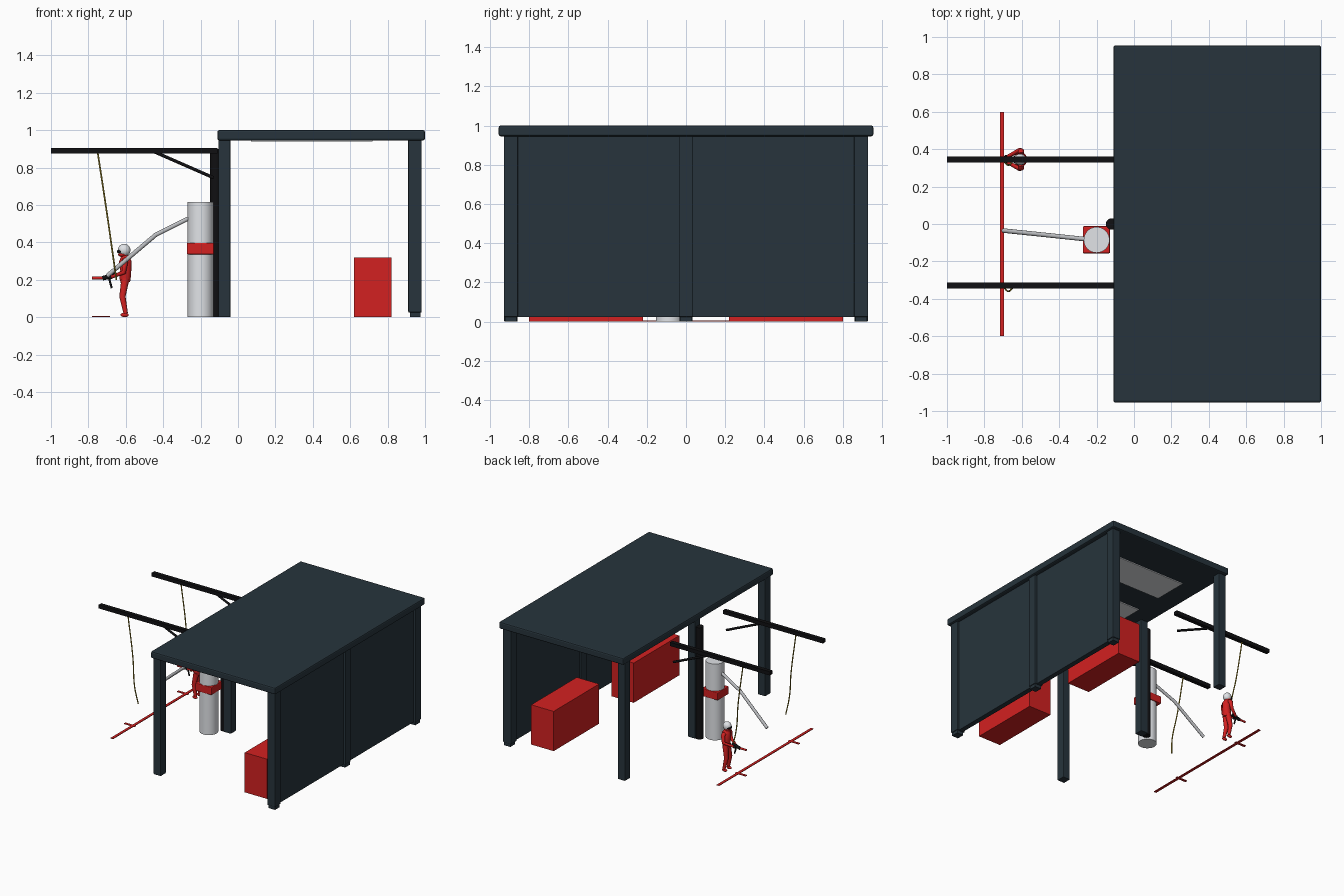
import bpy, math
from mathutils import Vector

if "Cube" in bpy.data.objects:
    bpy.data.objects.remove(bpy.data.objects["Cube"], do_unlink=True)


def material(name, *rgb):
    m = bpy.data.materials.new(name)
    m.use_nodes = True
    m.diffuse_color = (*rgb, 1)
    m.node_tree.nodes["Principled BSDF"].inputs["Base Color"].default_value = (*rgb, 1)
    return m


NAVY = material("dark navy", 0.02, 0.034, 0.045)
RED = material("red", 0.65, 0.015, 0.015)
WHITE = material("white", 0.75, 0.77, 0.8)
GREY = material("pipe grey", 0.5, 0.51, 0.53)
BLACK = material("black", 0.005, 0.005, 0.006)
YELLOW = material("hose yellow", 0.4, 0.3, 0.03)


def finish(obj, name, mat, bevel=0):
    obj.name = name
    obj.data.materials.append(mat)
    if bevel:
        mod = obj.modifiers.new("rounded edges", "BEVEL")
        mod.width, mod.segments = bevel, 2
    return obj


def box(name, mat, x, y, z, bevel=0):
    """Box from (low, high) ranges on each axis."""
    bpy.ops.mesh.primitive_cube_add(size=1, location=[sum(r) / 2 for r in (x, y, z)])
    obj = bpy.context.object
    obj.scale = [r[1] - r[0] for r in (x, y, z)]
    bpy.ops.object.transform_apply(location=False, rotation=False, scale=True)
    return finish(obj, name, mat, bevel)


def cylinder(name, mat, centre, radius, z, sides=32):
    bpy.ops.mesh.primitive_cylinder_add(vertices=sides, radius=radius, depth=z[1] - z[0],
                                        location=(*centre, sum(z) / 2))
    bpy.ops.object.shade_smooth_by_angle()
    return finish(bpy.context.object, name, mat)


def ball(name, mat, centre, size):
    bpy.ops.mesh.primitive_uv_sphere_add(segments=20, ring_count=12, radius=1, location=centre)
    obj = bpy.context.object
    obj.scale = size
    bpy.ops.object.shade_smooth()
    return finish(obj, name, mat)


def tube(name, mat, points, radii, smooth=False):
    """Round tube through the points, with one radius or one per point."""
    curve = bpy.data.curves.new(name, "CURVE")
    curve.dimensions = "3D"
    curve.bevel_depth, curve.bevel_resolution = 1, 3
    curve.use_fill_caps = True
    kind = "BEZIER" if smooth else "POLY"
    spline = curve.splines.new(kind)
    pts = spline.bezier_points if smooth else spline.points
    pts.add(len(points) - 1)
    if not isinstance(radii, (list, tuple)):
        radii = [radii] * len(points)
    for p, co, r in zip(pts, points, radii):
        p.radius = r
        if smooth:
            p.co = co
            p.handle_left_type = p.handle_right_type = "AUTO"
        else:
            p.co = (*co, 1)
    obj = bpy.data.objects.new(name, curve)
    bpy.context.collection.objects.link(obj)
    return finish(obj, name, mat)


# Canopy: roof, posts, side wall and ceiling lights
box("roof", NAVY, (-0.11, 1.0), (-0.955, 0.955), (0.945, 1.0), 0.01)
box("side_wall", NAVY, (0.925, 0.965), (-0.9, 0.9), (0.025, 0.95))
for label, y in (("front", -0.893), ("middle", 0), ("rear", 0.893)):
    box(label + "_open_post", NAVY, (-0.105, -0.04), (y - 0.034, y + 0.034), (0, 0.95), 0.005)
    box(label + "_wall_post", NAVY, (0.91, 0.982), (y - 0.036, y + 0.036), (0.025, 0.95), 0.005)
    box(label + "_wall_post_foot", NAVY, (0.92, 0.976), (y - 0.03, y + 0.03), (0, 0.03))
for label, y in (("front", -0.5), ("middle", 0), ("rear", 0.5)):
    box(label + "_ceiling_light", WHITE, (0.07, 0.72), (y - 0.14, y + 0.14), (0.938, 0.946))

# Cabinets along the wall
for label, y in (("front", -0.51), ("rear", 0.51)):
    box(label + "_cabinet", RED, (0.62, 0.82), (y - 0.29, y + 0.29), (0, 0.32))

# Central pole, overhead booms with braces and hanging hoses
cylinder("boom_pole", BLACK, (-0.12, 0), 0.03, (0, 0.9), 20)
for label, y in (("front", -0.33), ("rear", 0.345)):
    box(label + "_boom", BLACK, (-1, -0.11), (y - 0.016, y + 0.016), (0.875, 0.905))
    tube(label + "_boom_brace", BLACK, [(-0.45, y, 0.885), (-0.13, y, 0.745)], 0.009)
    tube(label + "_air_hose", YELLOW, [(-0.75, y, 0.88), (-0.7, y - 0.008, 0.55),
                                       (-0.67, y - 0.03, 0.34), (-0.65, y - 0.012, 0.2)],
         0.0045, smooth=True)

# Fuel tank with strap and delivery pipe
cylinder("fuel_tank", WHITE, (-0.2, -0.085), 0.069, (0, 0.615))
box("tank_strap", RED, (-0.274, -0.128), (-0.157, -0.012), (0.335, 0.397), 0.006)
tube("delivery_pipe", GREY, [(-0.22, -0.085, 0.54), (-0.27, -0.08, 0.525),
                             (-0.44, -0.062, 0.44), (-0.7, -0.035, 0.22)], 0.012)

# Ground marking with two ticks
box("ground_line", RED, (-0.716, -0.694), (-0.6, 0.6), (0, 0.005))
for label, y in (("front", -0.33), ("rear", 0.345)):
    box(label + "_ground_tick", RED, (-0.78, -0.685), (y - 0.01, y + 0.01), (0, 0.005))

# Crew member: body, helmet and visor
CY = 0.345
tube("crew_torso", RED, [(-0.602, CY, 0.185), (-0.604, CY, 0.21), (-0.6, CY, 0.25),
                         (-0.603, CY, 0.3), (-0.606, CY, 0.33)],
     [0.026, 0.032, 0.031, 0.035, 0.018])
ball("crew_helmet", WHITE, (-0.609, CY, 0.358), (0.034, 0.03, 0.034))
ball("crew_visor", BLACK, (-0.622, CY, 0.352), (0.026, 0.026, 0.014))
ball("crew_chin_guard", RED, (-0.616, CY, 0.335), (0.025, 0.024, 0.014))

# Crew member: arms, hands, legs and boots
for label, s in (("right", 1), ("left", -1)):
    tube(label + "_arm", RED, [(-0.603, CY + s * 0.03, 0.305), (-0.604, CY + s * 0.046, 0.295),
                               (-0.61, CY + s * 0.05, 0.24), (-0.675, CY + s * 0.016, 0.215)],
         [0.016, 0.016, 0.013, 0.009])
    ball(label + "_glove", BLACK, (-0.682, CY + s * 0.014, 0.213), (0.013, 0.01, 0.011))
    tube(label + "_leg", RED, [(-0.602, CY + s * 0.015, 0.205), (-0.618, CY + s * 0.024, 0.11),
                               (-0.6, CY + s * 0.028, 0.02)], [0.022, 0.017, 0.012])
    ball(label + "_boot", RED, (-0.606, CY + s * 0.028, 0.012), (0.022, 0.011, 0.012))

# Wheel gun held by the crew member
tube("wheel_gun_body", BLACK, [(-0.655, CY, 0.225), (-0.725, CY, 0.208)], 0.013)
tube("wheel_gun_grip", BLACK, [(-0.69, CY, 0.21), (-0.675, CY, 0.155)], 0.006)
tube("wheel_gun_socket", RED, [(-0.715, CY, 0.21), (-0.78, CY, 0.209)], 0.008)
